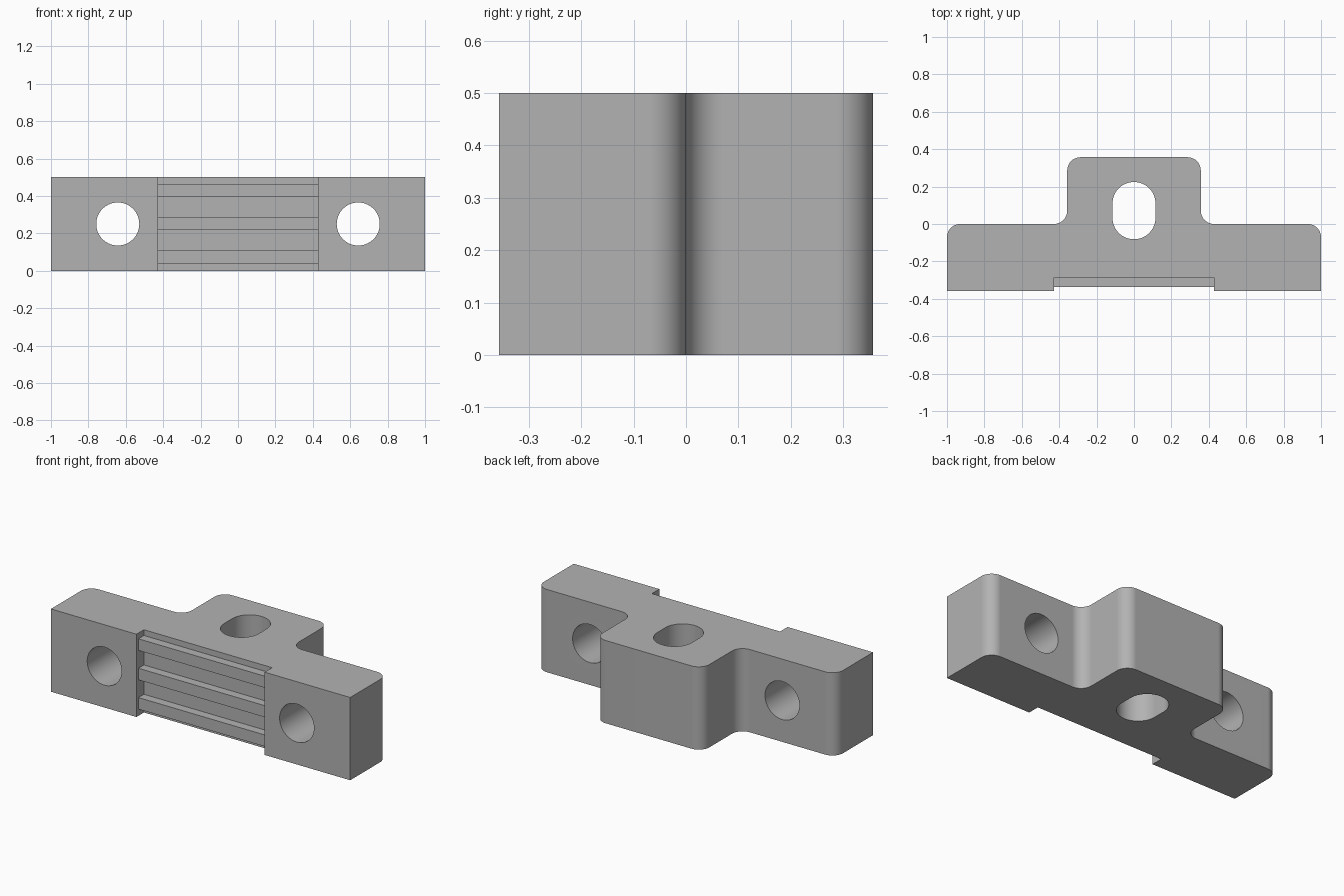
import bpy
import bmesh
from math import cos, sin, pi, radians
from mathutils import Matrix, Vector

if "Cube" in bpy.data.objects:
    bpy.data.objects.remove(bpy.data.objects["Cube"])

U = 1 / 14          # design unit: the block is 28 units long
HEIGHT = 7 * U
ARC_STEPS = 12

grey = bpy.data.materials.new("plain grey")
grey.use_nodes = True
colour = (0.45, 0.45, 0.45, 1)
grey.diffuse_color = colour
grey.node_tree.nodes["Principled BSDF"].inputs["Base Color"].default_value = colour


def rounded(points):
    """Round each (x, y, radius) corner of an outline with a tangent arc."""
    result = []
    for i, (x, y, r) in enumerate(points):
        corner = Vector((x, y))
        if r == 0:
            result.append(corner)
            continue
        to_prev = (Vector(points[i - 1][:2]) - corner).normalized()
        to_next = (Vector(points[(i + 1) % len(points)][:2]) - corner).normalized()
        centre = corner + (to_prev + to_next) * r
        for k in range(ARC_STEPS + 1):
            a = pi / 2 * k / ARC_STEPS
            result.append(centre - r * (to_next * cos(a) + to_prev * sin(a)))
    return result


def prism(name, outline, depth, matrix=Matrix()):
    """Extrude a flat outline along its local z, then place it."""
    bm = bmesh.new()
    face = bm.faces.new([bm.verts.new((p[0], p[1], 0)) for p in outline])
    extruded = bmesh.ops.extrude_face_region(bm, geom=[face])
    moved = [v for v in extruded["geom"] if isinstance(v, bmesh.types.BMVert)]
    bmesh.ops.translate(bm, verts=moved, vec=(0, 0, depth))
    bmesh.ops.transform(bm, matrix=matrix, verts=bm.verts)
    bmesh.ops.recalc_face_normals(bm, faces=bm.faces)
    mesh = bpy.data.meshes.new(name)
    bm.to_mesh(mesh)
    bm.free()
    mesh.materials.append(grey)
    obj = bpy.data.objects.new(name, mesh)
    bpy.context.collection.objects.link(obj)
    return obj


def oval(cx, cy, r, stretch=0, steps=32):
    """Circle, or slot when its two halves are pulled apart along y."""
    points = []
    for half, shift in ((0, stretch), (pi, -stretch)):
        last = steps + 1 if stretch else steps
        for k in range(last):
            a = half + pi * k / steps
            points.append((cx + r * cos(a), cy + shift + r * sin(a)))
    return points


# T-shaped body with filleted corners
right_side = [(14, -5, 0), (14, 0, 1), (5, 0, 1), (5, 5, 1)]
left_side = [(-x, y, r) for x, y, r in reversed(right_side)]
body = prism("clamp_body",
             rounded([(x * U, y * U, r * U) for x, y, r in right_side + left_side]),
             HEIGHT)

cutters = []

# Vertical slot through the rear boss
cutters.append(prism("slot_cutter", oval(0, U, 0.115, 0.038), 1,
                     Matrix.Translation((0, 0, -0.25))))

# Bolt holes through both wings, front to back
along_y = Matrix.Rotation(radians(90), 4, "X")
for side in (-1, 1):
    cutters.append(prism("bolt_hole_cutter", oval(side * 9 * U, HEIGHT / 2, 0.115), 1,
                         Matrix.Translation((0, 0.5, 0)) @ along_y))

# Front recess that leaves three square teeth standing on its floor
floor, tip, outside = -4 * U, -0.338, -0.5
comb = [(outside, -0.1), (floor, -0.1)]
for z in (0.075, 0.252, 0.43):
    low, high = z - 0.035, z + 0.035
    comb += [(floor, low), (tip, low), (tip, high), (floor, high)]
comb += [(floor, 0.6), (outside, 0.6)]
yz_to_world = Matrix(((0, 0, 1, -6 * U), (1, 0, 0, 0), (0, 1, 0, 0), (0, 0, 0, 1)))
cutters.append(prism("toothed_recess_cutter", comb, 12 * U, yz_to_world))

# Cut everything out of the body
bpy.ops.object.select_all(action="DESELECT")
bpy.context.view_layer.objects.active = body
body.select_set(True)
for cutter in cutters:
    cut = body.modifiers.new("cut", "BOOLEAN")
    cut.operation = "DIFFERENCE"
    cut.solver = "EXACT"
    cut.object = cutter
    bpy.ops.object.modifier_apply(modifier=cut.name)
    bpy.data.objects.remove(cutter)

# Smooth fillets and bores, crisp edges
bpy.ops.object.shade_smooth_by_angle(angle=radians(30))
weighted = body.modifiers.new("even shading", "WEIGHTED_NORMAL")
weighted.keep_sharp = True
